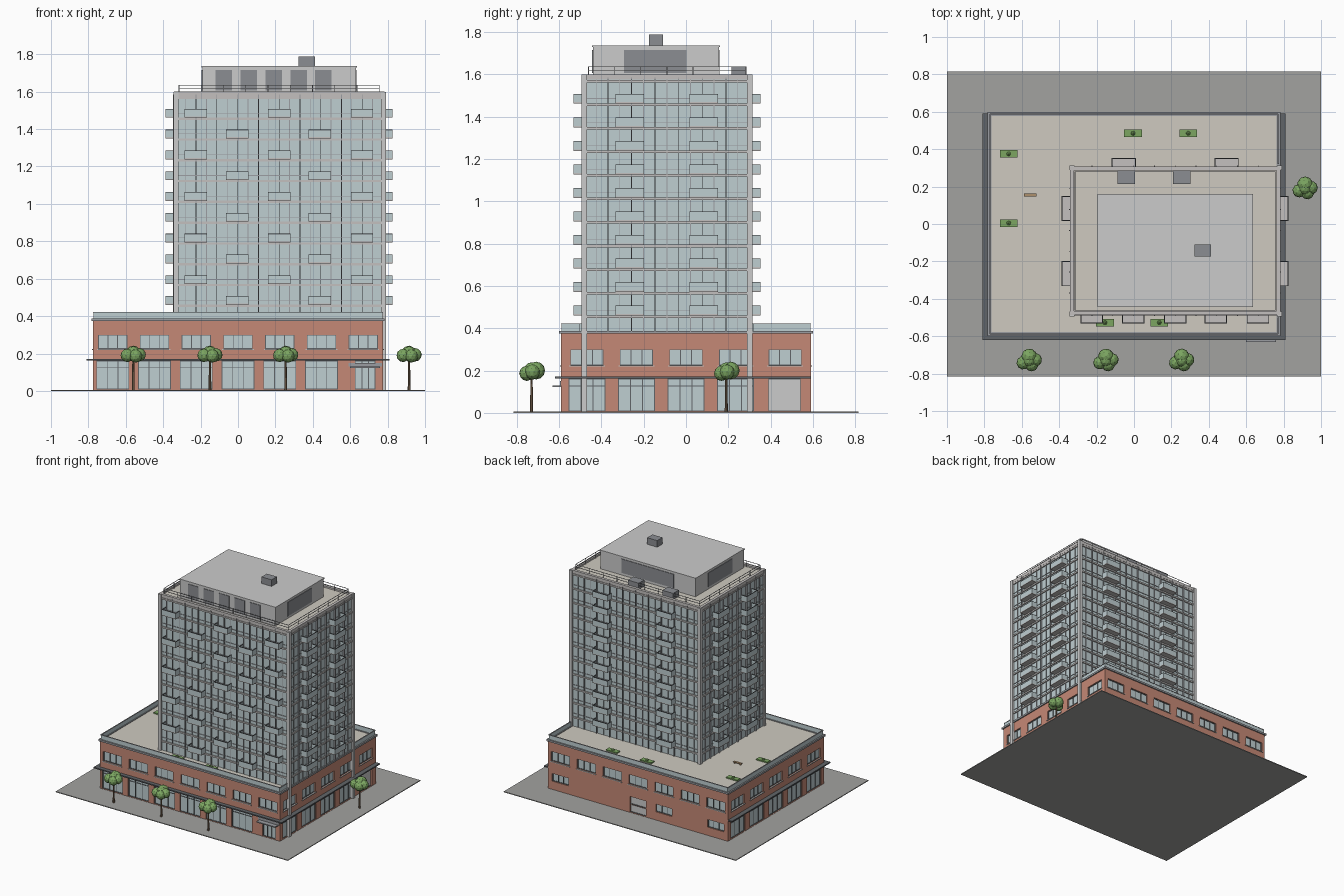
import bpy, bmesh, math, random
from mathutils import Vector, Matrix

if "Cube" in bpy.data.objects:
    bpy.data.objects.remove(bpy.data.objects["Cube"])

random.seed(4)
COL = dict(glass=(.52, .62, .64, 1), brick=(.56, .25, .18, 1), dark=(.12, .13, .14, 1),
           metal=(.33, .34, .36, 1), slab=(.55, .53, .52, 1), roof=(.62, .59, .53, 1),
           pave=(.36, .36, .35, 1), house=(.52, .52, .52, 1), louver=(.26, .27, .29, 1),
           leaf=(.2, .38, .12, 1), trunk=(.2, .13, .08, 1), wood=(.42, .28, .15, 1))
MATS = {}


def finish(name, bm, col):
    me = bpy.data.meshes.new(name)
    bm.to_mesh(me)
    bm.free()
    ob = bpy.data.objects.new(name, me)
    bpy.context.collection.objects.link(ob)
    if col not in MATS:
        MATS[col] = bpy.data.materials.new(col)
        MATS[col].diffuse_color = COL[col]
    me.materials.append(MATS[col])
    return ob


def part(name, boxes, col):
    """One object out of boxes given as (x0, x1, y0, y1, z0, z1)."""
    bm = bmesh.new()
    for x0, x1, y0, y1, z0, z1 in boxes:
        m = Matrix.Translation(((x0 + x1) / 2, (y0 + y1) / 2, (z0 + z1) / 2)) @ \
            Matrix.Diagonal((x1 - x0, y1 - y0, z1 - z0, 1))
        bmesh.ops.create_cube(bm, size=1, matrix=m)
    return finish(name, bm, col)


def on(rect, face, u0, u1, d0, d1, z0, z1):
    """Box on one face of a plan rectangle: u along the face, d outward."""
    x0, x1, y0, y1 = rect
    return {'front': (u0, u1, y0 - d1, y0 - d0, z0, z1), 'back': (u0, u1, y1 + d0, y1 + d1, z0, z1),
            'left': (x0 - d1, x0 - d0, u0, u1, z0, z1), 'right': (x1 + d0, x1 + d1, u0, u1, z0, z1)}[face]


def span(rect, face):
    return rect[:2] if face in ('front', 'back') else rect[2:]


def cbox(x, y, w, d, z0, z1):
    return (x - w / 2, x + w / 2, y - d / 2, y + d / 2, z0, z1)


FACES = ('front', 'back', 'left', 'right')
POD = (-.775, .775, -.59, .59)
TOW = (-.335, .775, -.48, .30)

# ---- ground slab
part('paving', [(-1, 1, -.815, .815, 0, .006)], 'pave')

# ---- podium: brick piers and spandrels around recessed windows
REC = .014
brick = [(POD[0] + REC, POD[1] - REC, POD[2] + REC, POD[3] - REC, .002, .375)]
glass, frames, doors = [], [], []


def wall(face, rows):
    a, b = span(POD, face)
    if face in ('left', 'right'):
        a, b = a + REC, b - REC
    z = .002
    for z0, z1, opens in rows:
        brick.append(on(POD, face, a, b, -REC, 0, z, z0))
        u = a
        for c, w, kind in sorted(opens):
            l, r = c - w / 2, c + w / 2
            brick.append(on(POD, face, u, l, -REC, 0, z0, z1))
            u = r
            (doors if kind == 'door' else glass).append(on(POD, face, l, r, -REC, -REC + .004, z0, z1))
            if kind != 'door':
                for k in range(4):
                    m = l + .002 + (w - .004) * k / 3
                    frames.append(on(POD, face, m - .002, m + .002, -REC, -.006, z0, z1))
            bars = [z0 + .002, z1 - .002] + ([z1 - .035] if kind == 'shop' else [])
            for h in bars:
                frames.append(on(POD, face, l, r, -REC, -.006, h - .002, h + .002))
        brick.append(on(POD, face, u, b, -REC, 0, z0, z1))
        z = z1
    brick.append(on(POD, face, a, b, -REC, 0, z, .375))


long_b = [-.67 + .2233 * i for i in range(7)]
side_b = [-.468 + .234 * i for i in range(5)]
up = lambda bays: (.225, .30, [(c, .157, 'win') for c in bays])
shop = lambda bays: [(c, .175, 'shop') for c in bays]
wall('front', [(.008, .162, shop(long_b[:6]) + [(.68, .11, 'win')]), up(long_b)])
wall('left', [(.008, .162, shop(side_b)), up(side_b)])
wall('right', [(.008, .162, shop(side_b[:4]) + [(.465, .15, 'door')]), up(side_b)])
wall('back', [(.008, .07, [(0, .14, 'door')]),
              (.07, .13, [(0, .14, 'door')] + [(long_b[i], .14, 'win') for i in (0, 2, 6)]), up(long_b)])
part('podium_brick', brick, 'brick')
part('podium_glass', glass, 'glass')
part('podium_window_frames', frames, 'dark')
part('service_doors', doors, 'house')
part('window_sills', [on(POD, f, c - .085, c + .085, -.01, .006, .219, .225) for f in FACES
                      for c in (long_b if f in ('front', 'back') else side_b)], 'slab')

# canopy ledge on three sides, entrance canopy
part('canopy', [(-.81, .81, -.62, -.58, .163, .172), (-.81, -.77, -.58, .59, .163, .172),
                (.77, .81, -.58, .59, .163, .172)], 'dark')
part('entrance_canopy', [(.60, .76, -.63, -.58, .122, .13), (.59, .77, -.595, -.585, .13, .15)], 'metal')

# podium roof, coping and glass guard
part('podium_roof', [(-.77, .77, -.585, .585, .37, .383)], 'roof')
part('podium_coping', [on(POD, f, span(POD, f)[0] - .008, span(POD, f)[1] + .008, -.012, .009, .374, .388)
                       for f in FACES], 'metal')
guard_runs = [('front', -.77, .77), ('back', -.77, .77), ('left', -.585, .585),
              ('right', -.585, -.5), ('right', .32, .585)]
part('terrace_guard_glass', [on(POD, f, a, b, -.006, -.002, .388, .42) for f, a, b in guard_runs], 'glass')
part('terrace_guard_rail', [on(POD, f, a, b, -.008, 0, .419, .423) for f, a, b in guard_runs], 'metal')

# planters with shrubs, bench
spots = [(-.67, .375), (-.67, .005), (-.005, .485), (.29, .485), (-.155, -.527), (.135, -.527)]
part('planters', [cbox(x, y, .095, .04, .38, .392) for x, y in spots], 'leaf')
part('bench', [cbox(-.555, .155, .066, .018, .392, .397)] +
     [cbox(-.555 + s, .155, .006, .016, .38, .393) for s in (-.025, .025)], 'wood')


def blobs(name, items, sub=1):
    bm = bmesh.new()
    for x, y, z, r in items:
        m = Matrix.Translation((x, y, z)) @ Matrix.Rotation(random.uniform(0, 3), 4, 'Z')
        bmesh.ops.create_icosphere(bm, subdivisions=sub, radius=r, matrix=m)
    finish(name, bm, 'leaf')


blobs('shrubs', [(x, y, .393, .013) for x, y in spots])

# ---- tower: glass body, floor bands, mullions, corner columns
part('tower_glass', [TOW + (.38, 1.585)], 'glass')
levels = [.455 + .1112 * i for i in range(11)]
x0, x1, y0, y1 = TOW
part('floor_bands', [(x0 - .008, x1 + .008, y0 - .008, y1 + .008, z - .006, z + .006) for z in levels], 'slab')
mull, trans = [], []
for f in FACES:
    a, b = span(TOW, f)
    n = 20 if f in ('front', 'back') else 14
    for k in range(1, n):
        u = a + (b - a) * k / n
        d = .012 if k % 2 == 0 else .005
        mull.append(on(TOW, f, u - .002, u + .002, 0, d, .385, 1.585))
    trans += [on(TOW, f, a, b, 0, .004, z + .028, z + .031) for z in levels[:-1]]
part('mullions', mull, 'metal')
part('transoms', trans, 'metal')
part('corner_columns', [cbox(x, y, .026, .026, .005 if x > 0 else .38, 1.598)
                        for x in (x0 + .003, x1 + .002) for y in (y0 - .001, y1 + .001)], 'house')

# balconies: staggered on the front, stacked on the other sides
slabs, panes, rails = [], [], []


def balcony(f, c, z, w=.12, d=.052):
    l, r = c - w / 2, c + w / 2
    slabs.append(on(TOW, f, l, r, 0, d, z, z + .007))
    for k, (z0, z1, t) in enumerate(((z + .007, z + .044, .003), (z + .043, z + .047, .005))):
        tgt = rails if k else panes
        tgt += [on(TOW, f, l, r, d - t, d, z0, z1), on(TOW, f, l, l + t, 0, d - t, z0, z1),
                on(TOW, f, r - t, r, 0, d - t, z0, z1)]


for i, z in enumerate(levels[:10]):
    z += .005
    for c in ((-.225, .22, .663) if i % 2 else (-.003, .438)):
        balcony('front', c, z)
    for c in (-.055, .495):
        balcony('back', c, z, .13)
    for f in ('left', 'right'):
        for c in (-.265, .083):
            balcony(f, c, z, .135)
part('balcony_slabs', slabs, 'slab')
part('balcony_glass', panes, 'glass')
part('balcony_rails', rails, 'dark')

# ---- tower roof, parapet and railing
part('tower_roof', [(x0, x1, y0, y1, 1.58, 1.588)], 'roof')
part('tower_parapet', [on(TOW, f, span(TOW, f)[0] - .006, span(TOW, f)[1] + .006, -.014, .007, 1.575, 1.6)
                       for f in FACES], 'slab')
rail = []
for f in FACES:
    a, b = span(TOW, f)
    a, b = a + .02, b - .02
    rail += [on(TOW, f, a, b, -.021, -.018, h, h + .003) for h in (1.615, 1.634)]
    n = round((b - a) / .12)
    rail += [on(TOW, f, a + (b - a) * k / n - .0015, a + (b - a) * k / n + .0015, -.021, -.018, 1.58, 1.635)
             for k in range(n + 1)]
part('roof_railing', rail, 'metal')

# penthouse with louvres, rooftop units
PENT = (-.19, .63, -.44, .155)
part('penthouse', [PENT + (1.585, 1.728), (-.195, .635, -.445, .16, 1.728, 1.736)], 'house')
lou = [('front', -.075 + .133 * i, .088) for i in range(5)] + \
      [('back', .22, .45), ('left', -.145, .295), ('right', -.145, .295)]
part('louvres', [on(PENT, f, c - w / 2, c + w / 2, 0, .004, 1.607, 1.715) for f, c, w in lou], 'louver')
part('rooftop_units', [cbox(.368, -.142, .087, .065, 1.736, 1.787), cbox(-.042, .25, .093, .07, 1.586, 1.637),
                       cbox(.255, .25, .093, .07, 1.586, 1.637)], 'louver')

# ---- street trees
for i, (x, y) in enumerate([(-.56, -.73), (-.15, -.73), (.255, -.73), (.915, .19)]):
    bm = bmesh.new()
    bmesh.ops.create_cone(bm, cap_ends=True, segments=7, radius1=.008, radius2=.005, depth=.17,
                          matrix=Matrix.Translation((x, y, .088)))
    finish(f'tree_trunk_{i}', bm, 'trunk')
    crown = [(x, y + .022, .2, .042), (x + .032, y + .004, .193, .036), (x - .032, y - .012, .19, .036),
             (x + .012, y - .022, .187, .036), (x, y, .205, .034)]
    blobs(f'tree_crown_{i}', crown, 2)

for m in bpy.data.materials:
    if m.users and not m.is_grease_pencil:
        m.use_nodes = True
        m.node_tree.nodes["Principled BSDF"].inputs["Base Color"].default_value = m.diffuse_color
